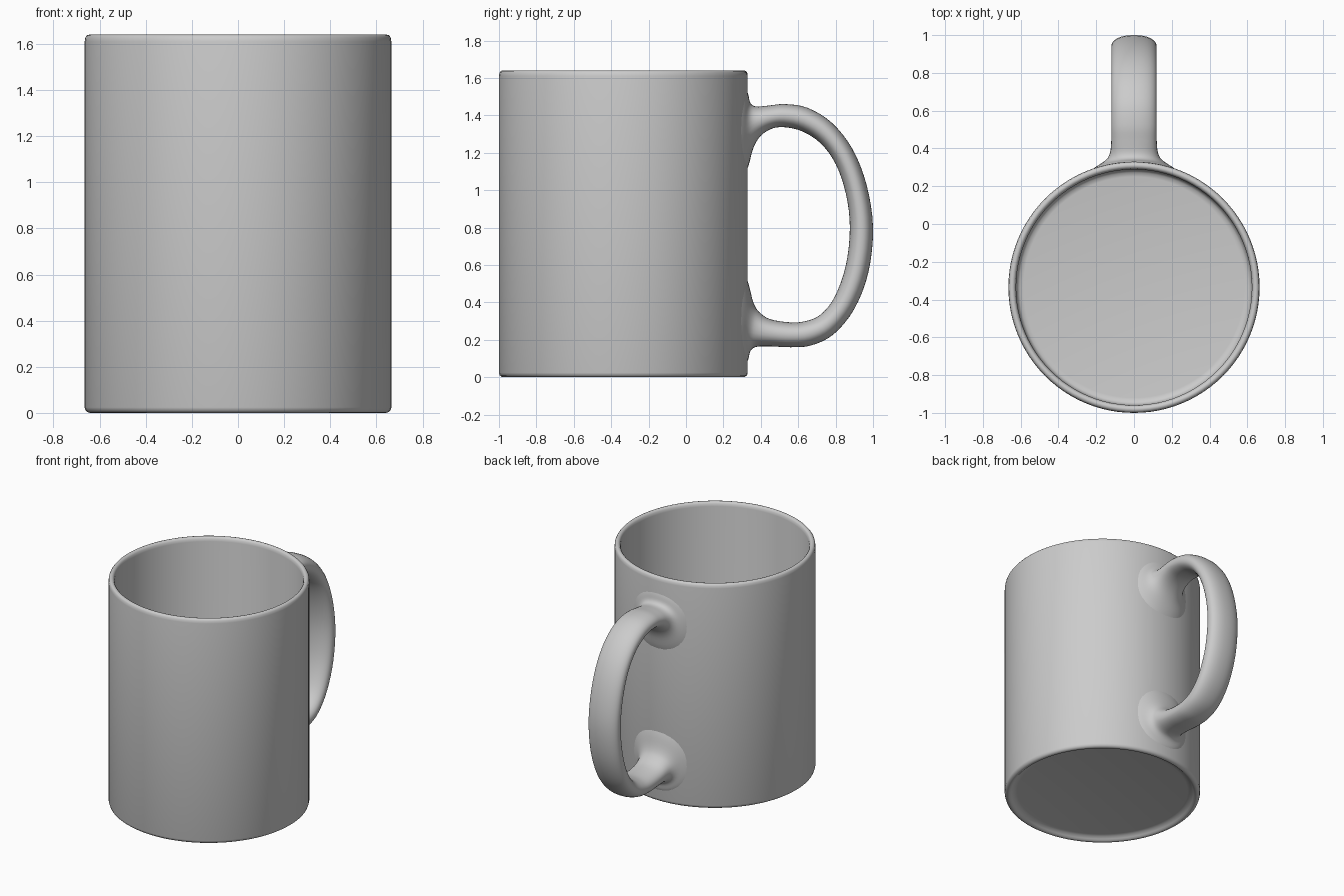
import bpy, bmesh, math
from mathutils import Vector
from mathutils.geometry import interpolate_bezier

if "Cube" in bpy.data.objects:
    bpy.data.objects.remove(bpy.data.objects["Cube"])

CY, R = -0.335, 0.665


def finish(name, bm):
    bmesh.ops.recalc_face_normals(bm, faces=bm.faces[:])
    me = bpy.data.meshes.new(name)
    bm.to_mesh(me)
    bm.free()
    ob = bpy.data.objects.new(name, me)
    bpy.context.collection.objects.link(ob)
    bpy.ops.object.select_all(action='DESELECT')
    ob.select_set(True)
    bpy.context.view_layer.objects.active = ob
    bpy.ops.object.shade_smooth_by_angle(angle=math.radians(40))
    return ob


# Cup: turned wall with rounded rim, inner floor and shallow foot recess
profile = [(0, .03), (.58, .03), (.605, .025), (.62, .012), (.63, .003), (.64, 0),
           (.65, .002), (.661, .01), (R, .024), (R, 1.61), (.662, 1.628), (.655, 1.637),
           (.645, 1.64), (.635, 1.637), (.628, 1.628), (.624, 1.61), (.624, .11),
           (.619, .088), (.607, .074), (.585, .07), (0, .07)]
bm = bmesh.new()
vs = [bm.verts.new((r, CY, z)) for r, z in profile]
es = [bm.edges.new(p) for p in zip(vs, vs[1:])]
bmesh.ops.spin(bm, geom=vs + es, cent=(0, CY, 0), axis=(0, 0, 1),
               angle=math.tau, steps=96, use_merge=True)
bmesh.ops.remove_doubles(bm, verts=bm.verts[:], dist=1e-5)
finish("cup", bm)

# Handle stations: outer y, outer z, inner y, inner z, half width
stations = [
    (.315, 1.56, .315, 1.08, .25), (.333, 1.51, .337, 1.14, .20),
    (.345, 1.465, .36, 1.225, .15), (.375, 1.447, .395, 1.285, .127),
    (.44, 1.452, .45, 1.325, .12), (.53, 1.46, .52, 1.337, .12),
    (.65, 1.44, .62, 1.315, .12), (.78, 1.36, .72, 1.25, .12),
    (.89, 1.22, .80, 1.14, .12), (.965, 1.03, .855, .98, .12),
    (1.0, .80, .876, .80, .12), (.975, .56, .855, .60, .12),
    (.90, .365, .795, .43, .12), (.79, .23, .72, .335, .12),
    (.67, .17, .64, .30, .12), (.56, .16, .56, .293, .12),
    (.45, .165, .45, .31, .12), (.375, .162, .39, .35, .127),
    (.345, .14, .36, .40, .15), (.333, .095, .337, .49, .20),
    (.315, .06, .315, .55, .25)]


def smooth_stations(pts, n):
    """Catmull-Rom interpolation through all station values."""
    out = []
    for i in range(len(pts) - 1):
        a, b, c, d = (pts[max(0, min(len(pts) - 1, i + k))] for k in (-1, 0, 1, 2))
        for s in range(n):
            t = s / n
            out.append([.5 * (2 * q + (r - p) * t + (2 * p - 5 * q + 4 * r - s_) * t * t
                              + (3 * q - p - 3 * r + s_) * t ** 3)
                        for p, q, r, s_ in zip(a, b, c, d)])
    return out + [pts[-1]]


# Handle: oval sections lofted along the loop, flared ends hugging the wall
bm = bmesh.new()
rings, N = [], 32
for oy, oz, iy, iz, w in smooth_stations(stations, 4):
    ring = []
    for k in range(N):
        a = math.tau * k / N
        c, s = math.cos(a), math.sin(a)
        u = math.copysign(abs(c) ** .9, c)
        x = w * math.copysign(abs(s) ** .9, s)
        y = (oy + iy) / 2 + (oy - iy) / 2 * u
        z = (oz + iz) / 2 + (oz - iz) / 2 * u
        hug = max(0, min(1, (.45 - y) / .11))
        y -= hug * (R - math.sqrt(R * R - x * x))
        ring.append(bm.verts.new((x, y, z)))
    rings.append(ring)
for r0, r1 in zip(rings, rings[1:]):
    for k in range(N):
        j = (k + 1) % N
        bm.faces.new((r0[k], r0[j], r1[j], r1[k]))
finish("handle", bm)
